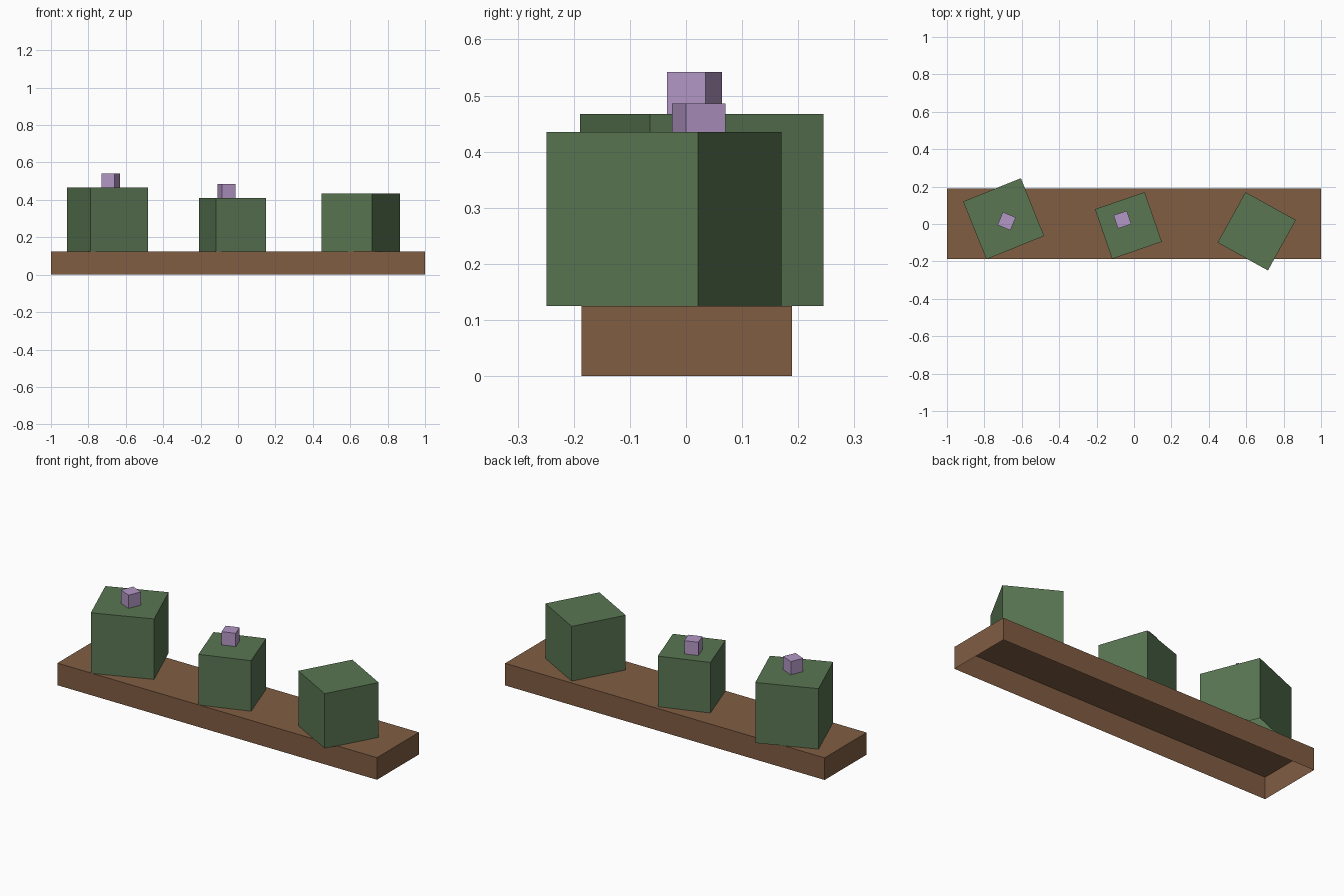
import bpy
import bmesh
from math import radians
from mathutils import Matrix

old = bpy.data.objects.get("Cube")
if old:
    bpy.data.objects.remove(old, do_unlink=True)


def make_material(name, rgb):
    mat = bpy.data.materials.new(name)
    mat.use_nodes = True
    mat.diffuse_color = (*rgb, 1)
    mat.node_tree.nodes["Principled BSDF"].inputs["Base Color"].default_value = (*rgb, 1)
    return mat


brown = make_material("clay brown", (0.22, 0.11, 0.055))
green = make_material("cactus green", (0.10, 0.18, 0.085))
purple = make_material("flower purple", (0.45, 0.31, 0.56))


def open_box(name, mat, centre, size, bottom, angle=0):
    """Flat-sided shell without a floor, turned about z."""
    bm = bmesh.new()
    bmesh.ops.create_cube(bm, size=1)
    bm.normal_update()
    floor = [f for f in bm.faces if f.normal.z < -0.5]
    bmesh.ops.delete(bm, geom=floor, context='FACES_ONLY')
    bm.transform(Matrix.Diagonal((*size, 1)) @ Matrix.Translation((0, 0, 0.5)))
    mesh = bpy.data.meshes.new(name)
    bm.to_mesh(mesh)
    bm.free()
    mesh.materials.append(mat)
    obj = bpy.data.objects.new(name, mesh)
    obj.location = (*centre, bottom)
    obj.rotation_euler.z = radians(angle)
    bpy.context.collection.objects.link(obj)
    return obj


# Planter tray
TRAY = 0.125
open_box("planter_tray", brown, (0, 0.0015), (2, 0.375, TRAY), 0)

# Cactus blocks: name, centre, width, height, turn
for name, centre, width, height, turn in (
    ("right_cactus", (-0.697, 0.028), 0.333, 0.342, 22),
    ("middle_cactus", (-0.03, -0.008), 0.281, 0.286, 19),
    ("left_cactus", (0.656, -0.039), 0.308, 0.31, -29),
):
    open_box(name, green, centre, (width, width, height), TRAY, turn)

# Flower buds on two of the blocks
BUD = 0.075
open_box("right_flower", purple, (-0.681, 0.015), (BUD, BUD, BUD), 0.467, -23)
open_box("middle_flower", purple, (-0.062, 0.023), (BUD, BUD, BUD), 0.411, 19)
